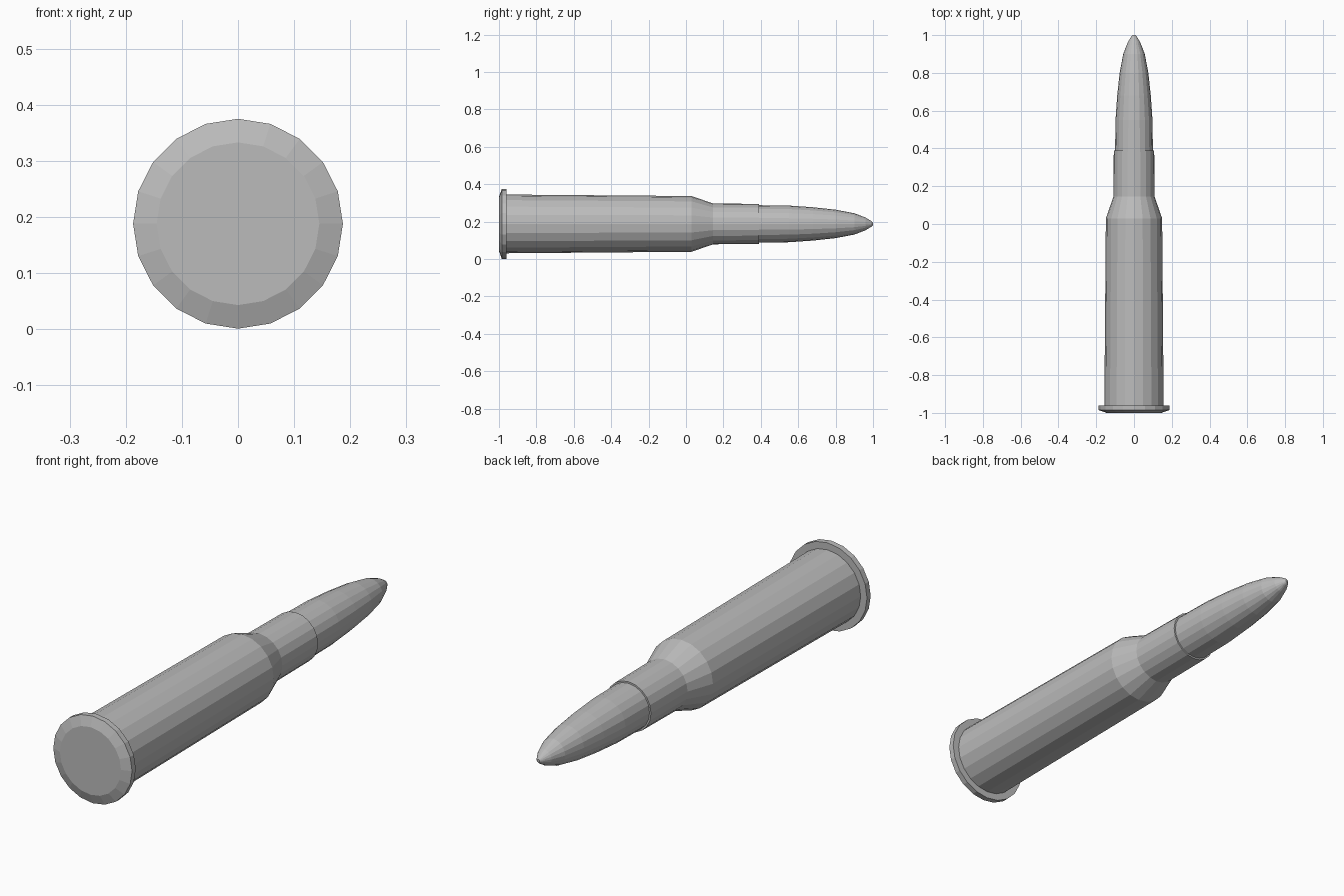
import bpy
import bmesh
import math

SIDES = 20
AXIS_Z = 0.188

cube = bpy.data.objects.get("Cube")
if cube:
    bpy.data.objects.remove(cube, do_unlink=True)

metal = bpy.data.materials.new("grey metal")
metal.use_nodes = True
grey = (0.5, 0.5, 0.5, 1.0)
metal.diffuse_color = grey
metal.node_tree.nodes["Principled BSDF"].inputs["Base Color"].default_value = grey


def lathe(name, profile):
    """Revolve (y, radius) points about the long axis and cap both ends."""
    bm = bmesh.new()
    rings = []
    for y, r in profile:
        angles = [math.tau * i / SIDES for i in range(SIDES)]
        rings.append([bm.verts.new((r * math.sin(a), y, AXIS_Z + r * math.cos(a)))
                      for a in angles])
    for a, b in zip(rings, rings[1:]):
        for i in range(SIDES):
            j = (i + 1) % SIDES
            bm.faces.new((a[i], a[j], b[j], b[i]))
    bm.faces.new(rings[0])
    bm.faces.new(rings[-1])
    bmesh.ops.recalc_face_normals(bm, faces=bm.faces)
    mesh = bpy.data.meshes.new(name)
    bm.to_mesh(mesh)
    bm.free()
    mesh.materials.append(metal)
    obj = bpy.data.objects.new(name, mesh)
    bpy.context.collection.objects.link(obj)
    return obj


# Casing: chamfered rim, tapered body, shoulder and neck
lathe("casing", [(-1.0, 0.145), (-0.985, 0.187), (-0.96, 0.187), (-0.96, 0.157),
                 (0.03, 0.149), (0.145, 0.109), (0.39, 0.107)])

# Pointed tip seated in the neck
lathe("tip", [(0.3, 0.1), (0.39, 0.1), (0.55, 0.098), (0.68, 0.089), (0.8, 0.076),
              (0.9, 0.057), (0.96, 0.034), (0.99, 0.016), (1.0, 0.006)])
